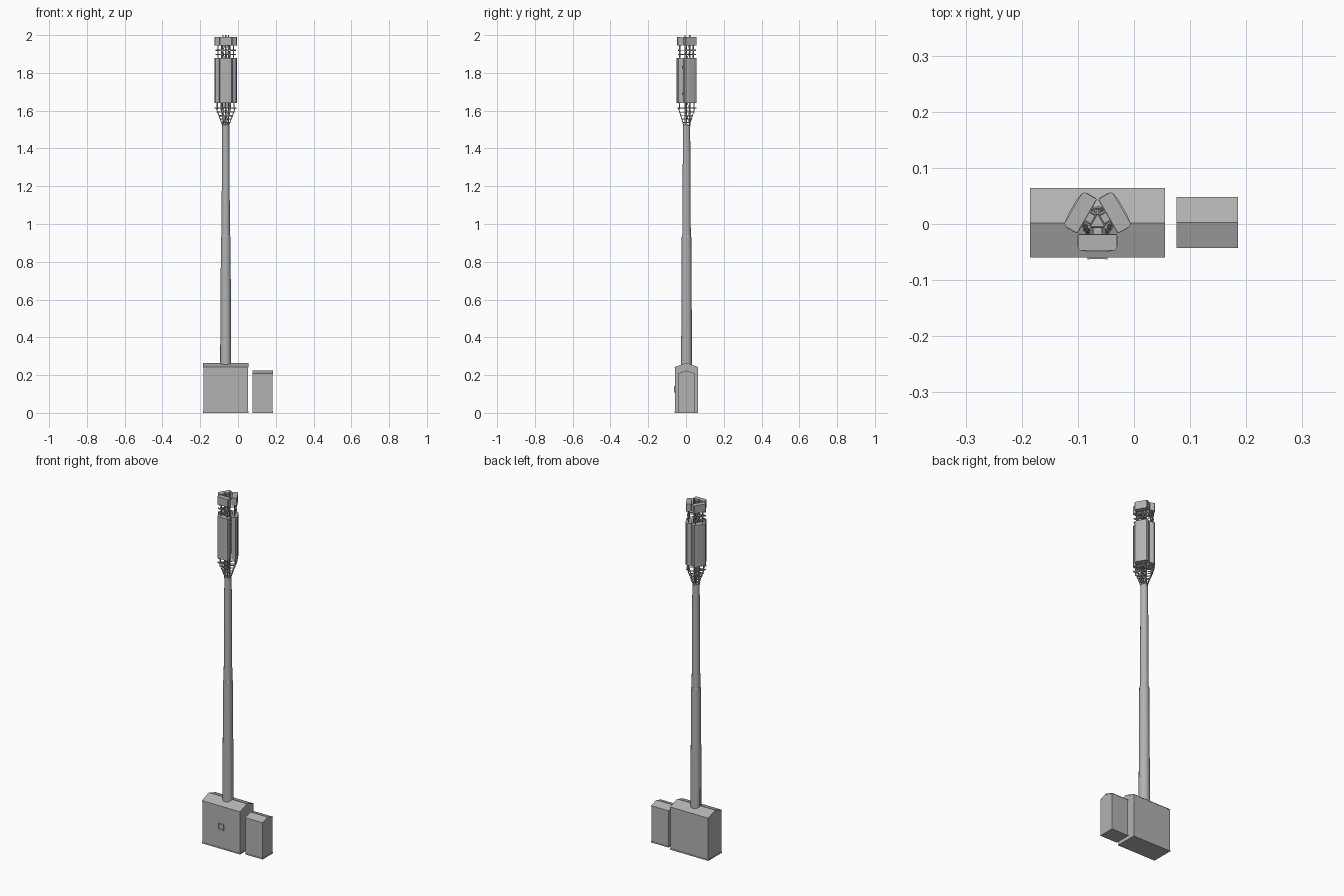
import bpy, bmesh, math
from mathutils import Vector, Matrix

if "Cube" in bpy.data.objects:
    bpy.data.objects.remove(bpy.data.objects["Cube"])

CX, CY = -0.065, 0.003          # mast axis
grey = bpy.data.materials.new("plain grey")
grey.diffuse_color = (0.45, 0.45, 0.45, 1)
grey.use_nodes = True
grey.node_tree.nodes["Principled BSDF"].inputs["Base Color"].default_value = grey.diffuse_color


def finish(name, bm, smooth=False):
    bmesh.ops.recalc_face_normals(bm, faces=bm.faces)
    me = bpy.data.meshes.new(name)
    bm.to_mesh(me)
    bm.free()
    me.materials.append(grey)
    ob = bpy.data.objects.new(name, me)
    bpy.context.collection.objects.link(ob)
    if smooth:
        bpy.context.view_layer.objects.active = ob
        ob.select_set(True)
        bpy.ops.object.shade_smooth_by_angle(angle=math.radians(40))
        ob.select_set(False)
    return ob


def extrude(bm, pts, direction):
    """Closed prism from a planar outline."""
    f = bm.faces.new([bm.verts.new(p) for p in pts])
    new = bmesh.ops.extrude_face_region(bm, geom=[f])["geom"]
    bmesh.ops.translate(bm, vec=direction,
                        verts=[v for v in new if isinstance(v, bmesh.types.BMVert)])
    # put back the starting cap if the extrude removed it
    if f.is_valid is False:
        bmesh.ops.holes_fill(bm, edges=bm.edges, sides=0)


def box(bm, c, s, rot=0.0):
    m = Matrix.Translation(c) @ Matrix.Rotation(rot, 4, 'Z') @ Matrix.Diagonal((*s, 1))
    bmesh.ops.create_cube(bm, size=1, matrix=m)


def rod(bm, a, b, r1, r2=None, seg=8):
    a, b = Vector(a), Vector(b)
    d = b - a
    m = Matrix.Translation((a + b) / 2) @ d.to_track_quat('Z', 'Y').to_matrix().to_4x4()
    bmesh.ops.create_cone(bm, cap_ends=True, segments=seg, radius1=r1,
                          radius2=r1 if r2 is None else r2, depth=d.length, matrix=m)


def local(k, u, v, z):
    """Point on sector k: u sideways, v outward from the mast axis."""
    t = math.radians(-90 + 120 * k)
    n, s = Vector((math.cos(t), math.sin(t), 0)), Vector((-math.sin(t), math.cos(t), 0))
    return Vector((CX, CY, z)) + n * v + s * u


# cabinets: gabled body, thin roof and base lip
def cabinet(name, x0, x1, y0, y1, eave, ridge):
    ym, i = (y0 + y1) / 2, 0.0015
    bm = bmesh.new()
    extrude(bm, [(x0 + i, y0 + i, 0.004), (x0 + i, y1 - i, 0.004), (x0 + i, y1 - i, eave),
                 (x0 + i, ym, ridge - 0.002), (x0 + i, y0 + i, eave)], (x1 - x0 - 2 * i, 0, 0))
    finish(name + "_body", bm)
    bm = bmesh.new()
    extrude(bm, [(x0, y0, eave - 0.004), (x0, y0, eave), (x0, ym, ridge), (x0, y1, eave),
                 (x0, y1, eave - 0.004), (x0, ym, ridge - 0.004)], (x1 - x0, 0, 0))
    finish(name + "_roof", bm)
    bm = bmesh.new()
    box(bm, ((x0 + x1) / 2, ym, 0.0035), (x1 - x0, y1 - y0, 0.007))
    finish(name + "_base", bm)


cabinet("large_cabinet", -0.185, 0.055, -0.060, 0.064, 0.243, 0.265)
cabinet("small_cabinet", 0.076, 0.185, -0.043, 0.048, 0.209, 0.224)

# square frame on the large cabinet front
bm = bmesh.new()
for s in (-1, 1):
    box(bm, (CX + s * 0.016, -0.0605, 0.125), (0.004, 0.006, 0.034))
    box(bm, (CX, -0.0600, 0.125 + s * 0.015), (0.030, 0.005, 0.004))
finish("cabinet_hatch_frame", bm)

# two-stage tapered mast with collar
bm = bmesh.new()
rod(bm, (CX, CY, 0.24), (CX, CY, 0.93), 0.029, 0.0255, 24)
finish("lower_mast", bm, True)
bm = bmesh.new()
rod(bm, (CX, CY, 0.92), (CX, CY, 1.525), 0.0225, 0.019, 24)
finish("upper_mast", bm, True)
bm = bmesh.new()
rod(bm, (CX, CY, 0.925), (CX, CY, 0.938), 0.0255, 0.023, 24)
finish("mast_collar", bm, True)
bm = bmesh.new()
box(bm, (CX - 0.0275, CY, 0.315), (0.006, 0.016, 0.095))
finish("mast_access_plate", bm)

# lattice head: three legs, triangular braces
bm = bmesh.new()
R = 0.017
levels = [1.525, 1.60, 1.68, 1.76, 1.84, 1.92, 1.985]
for k in range(3):
    rod(bm, local(k, 0, -R, 1.515), local(k, 0, -R, 2.0), 0.003)
    for z0, z1 in zip(levels, levels[1:]):
        rod(bm, local(k, 0, -R, z0), local((k + 1) % 3, 0, -R, z1), 0.0015, seg=6)
    for z in levels:
        rod(bm, local(k, 0, -R, z), local((k + 1) % 3, 0, -R, z), 0.002, seg=6)
finish("lattice_head", bm, True)

# support bars flaring outward below the antennas, and two tiers above
tiers = [(1.538, 0.018, 0.012), (1.556, 0.024, 0.017), (1.573, 0.030, 0.022),
         (1.592, 0.037, 0.027), (1.614, 0.045, 0.034),
         (1.898, 0.042, 0.032), (1.920, 0.042, 0.032)]
bm = bmesh.new()
for k in range(3):
    t = math.radians(120 * k)
    for z, d, h in tiers:
        box(bm, local(k, 0, d, z), (2 * h, 0.005, 0.006), t)
        for s in (-1, 1):
            rod(bm, local(k, s * 0.009, 0.008, z), local(k, s * 0.009, d, z), 0.002, seg=6)
finish("support_bars", bm)

# sloping struts and upright antenna mounting pipes
bm = bmesh.new()
for k in range(3):
    for s in (-1, 1):
        rod(bm, local(k, s * 0.008, 0.016, 1.525), local(k, s * 0.026, 0.043, 1.614), 0.0022)
        rod(bm, local(k, s * 0.024, 0.038, 1.606), local(k, s * 0.024, 0.038, 1.645), 0.0028)
        rod(bm, local(k, s * 0.020, 0.036, 1.875), local(k, s * 0.020, 0.036, 1.955), 0.0028)
    for z in (1.69, 1.83):
        box(bm, local(k, 0, 0.015, z), (0.026, 0.016, 0.012), math.radians(120 * k))
finish("mounting_pipes", bm, True)

# antennas: tall bowed panels and short radio units above
tall = [(-.034, .021), (.034, .021), (.036, .025), (.036, .043), (.031, .050), (.016, .0525),
        (-.016, .0525), (-.031, .050), (-.036, .043), (-.036, .025)]
short = [(-.035, .022), (.035, .022), (.035, .046), (.031, .050), (-.031, .050), (-.035, .046)]
for k, side in enumerate(("front", "right", "left")):
    for name, prof, z0, z1 in (("panel_antenna", tall, 1.64, 1.878),
                               ("radio_unit", short, 1.945, 1.989)):
        bm = bmesh.new()
        extrude(bm, [local(k, u, v, z0) for u, v in prof], (0, 0, z1 - z0))
        finish(f"{side}_{name}", bm)
